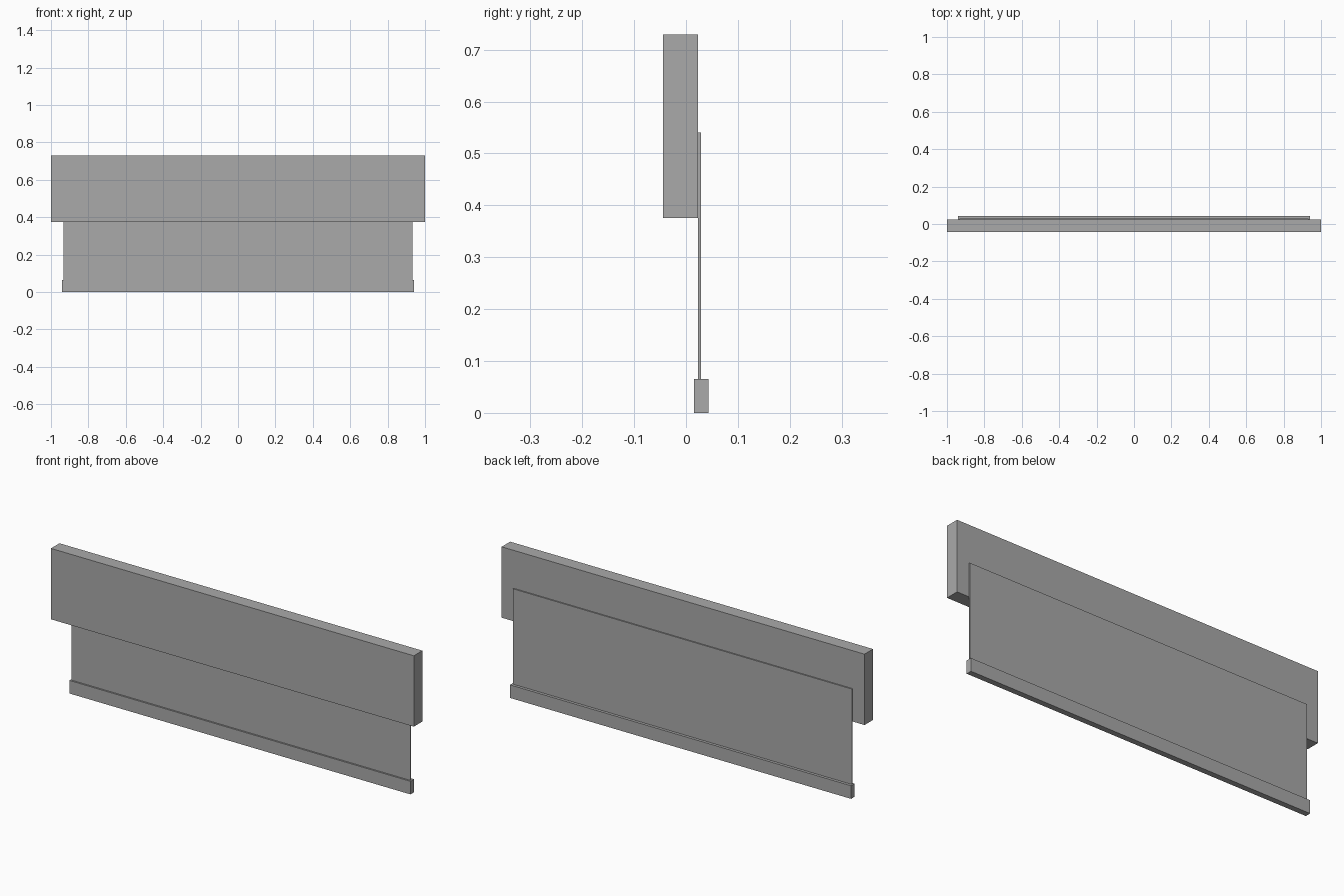
import bpy

# Remove the default cube
old = bpy.data.objects.get("Cube")
if old:
    bpy.data.objects.remove(old, do_unlink=True)

# Single grey finish
grey = bpy.data.materials.new("plain grey")
grey.use_nodes = True
colour = (0.4, 0.4, 0.4, 1)
grey.diffuse_color = colour
grey.node_tree.nodes["Principled BSDF"].inputs["Base Color"].default_value = colour


def box(name, half_width, y0, y1, z0, z1):
    """Sharp-edged box centred on x, spanning the given y and z ranges."""
    bpy.ops.mesh.primitive_cube_add(size=1, location=(0, (y0 + y1) / 2, (z0 + z1) / 2))
    ob = bpy.context.object
    ob.name = name
    ob.scale = (2 * half_width, y1 - y0, z1 - z0)
    bpy.ops.object.transform_apply(location=False, rotation=False, scale=True)
    ob.data.materials.append(grey)
    return ob


# Deep upper box, thin hanging sheet behind it, and weighted bar at the foot
box("headbox", 1.0, -0.044, 0.023, 0.376, 0.729)
box("hanging_panel", 0.934, 0.023, 0.029, 0.065, 0.54)
box("bottom_rail", 0.94, 0.015, 0.043, 0.0, 0.065)
